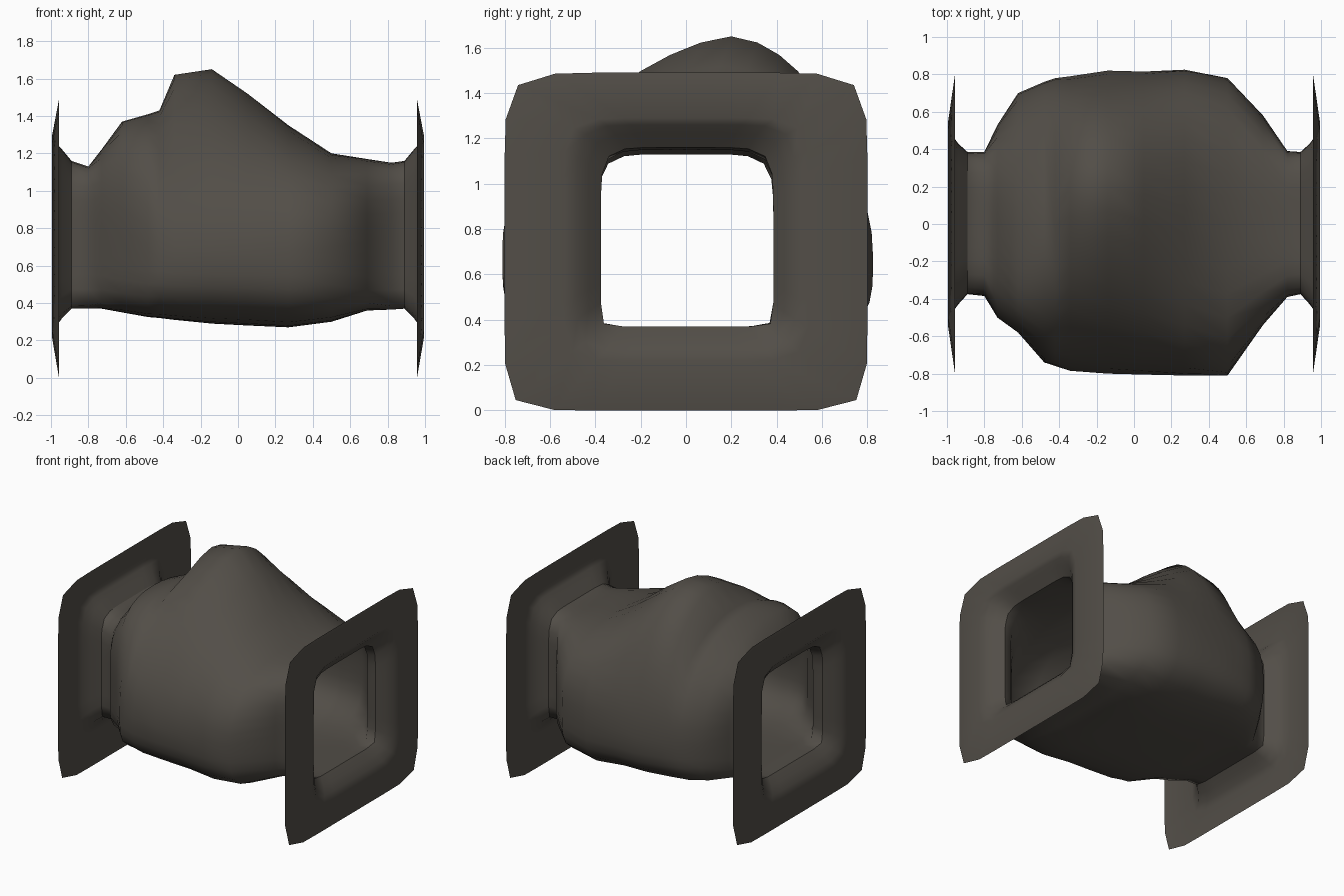
import bpy, bmesh, math

if "Cube" in bpy.data.objects:
    bpy.data.objects.remove(bpy.data.objects["Cube"])

iron = bpy.data.materials.new("dark warm grey")
iron.diffuse_color = (0.085, 0.076, 0.064, 1)
iron.use_nodes = True
iron.node_tree.nodes["Principled BSDF"].inputs["Base Color"].default_value = iron.diffuse_color
N = 40


def section(x, yn, yp, zc, zb, zt, p_low, p_up, peak=0):
    """Rounded cross-section at x; its top can lean sideways by peak."""
    pts = []
    for i in range(N):
        t = 2 * math.pi * i / N
        c, s = math.cos(t), math.sin(t)
        p = p_up if s >= 0 else p_low
        r = (abs(c) ** p + abs(s) ** p) ** (-1 / p)
        y = c * r * (yp if c > 0 else yn)
        z = zc + s * r * ((zt - zc) if s > 0 else (zc - zb))
        if s > 0:
            y += peak * (s * r) ** 2
        pts.append((x, y, z))
    return pts


def skin(name, sections):
    """Open sheet lofted through the cross-sections."""
    bm = bmesh.new()
    rings = [[bm.verts.new(p) for p in ring] for ring in sections]
    for a, b in zip(rings, rings[1:]):
        for i in range(N):
            j = (i + 1) % N
            bm.faces.new((a[i], a[j], b[j], b[i]))
    me = bpy.data.meshes.new(name)
    bm.to_mesh(me)
    bm.free()
    me.materials.append(iron)
    ob = bpy.data.objects.new(name, me)
    bpy.context.collection.objects.link(ob)
    for o in bpy.context.selected_objects:
        o.select_set(False)
    ob.select_set(True)
    bpy.context.view_layer.objects.active = ob
    bpy.ops.object.shade_smooth_by_angle(angle=math.radians(75))
    return ob


# Bulging hollow body with an uneven ridge on top
# x, y-, y+, z centre, bottom, top, lower power, upper power, lean
body = [
    (-0.89, .375, .385, .75, .37, 1.16, 20, 7),
    (-0.80, .385, .385, .75, .37, 1.13, 16, 6),
    (-0.73, .50, .53, .73, .37, 1.22, 8, 3.2, -.04),
    (-0.62, .58, .70, .70, .35, 1.37, 5, 2.3, -.15),
    (-0.48, .74, .76, .69, .325, 1.41, 4.5, 2.2, -.06),
    (-0.42, .76, .78, .69, .32, 1.43, 4.2, 2.1, 0),
    (-0.34, .785, .79, .68, .31, 1.62, 4, 1.7, .17),
    (-0.14, .80, .82, .68, .29, 1.65, 3.6, 1.65, .2),
    (0.05, .805, .815, .68, .28, 1.52, 3.5, 1.8, .15),
    (0.27, .81, .825, .68, .27, 1.35, 3.8, 2.1, .08),
    (0.50, .81, .78, .70, .30, 1.20, 4, 2.7, .02),
    (0.69, .54, .58, .73, .36, 1.17, 6, 3.5),
    (0.82, .39, .39, .75, .365, 1.15, 14, 6),
    (0.89, .375, .385, .75, .37, 1.16, 20, 7),
]
skin("hollow_body", [section(*r) for r in body])

# Thin square flanges flaring out of both necks
flange = [
    (0.89, .375, .385, .75, .37, 1.16, 20, 7),
    (0.94, .43, .43, .75, .32, 1.22, 12, 8),
    (0.975, .48, .48, .75, .27, 1.26, 10, 8),
    (0.995, .54, .54, .75, .22, 1.29, 9, 8),
    (0.957, .80, .80, .75, .00, 1.49, 11, 9),
]
for side, name in ((1, "right_flange"), (-1, "left_flange")):
    rings = [section(side * r[0], *r[1:]) for r in flange]
    skin(name, rings if side > 0 else rings[::-1])
